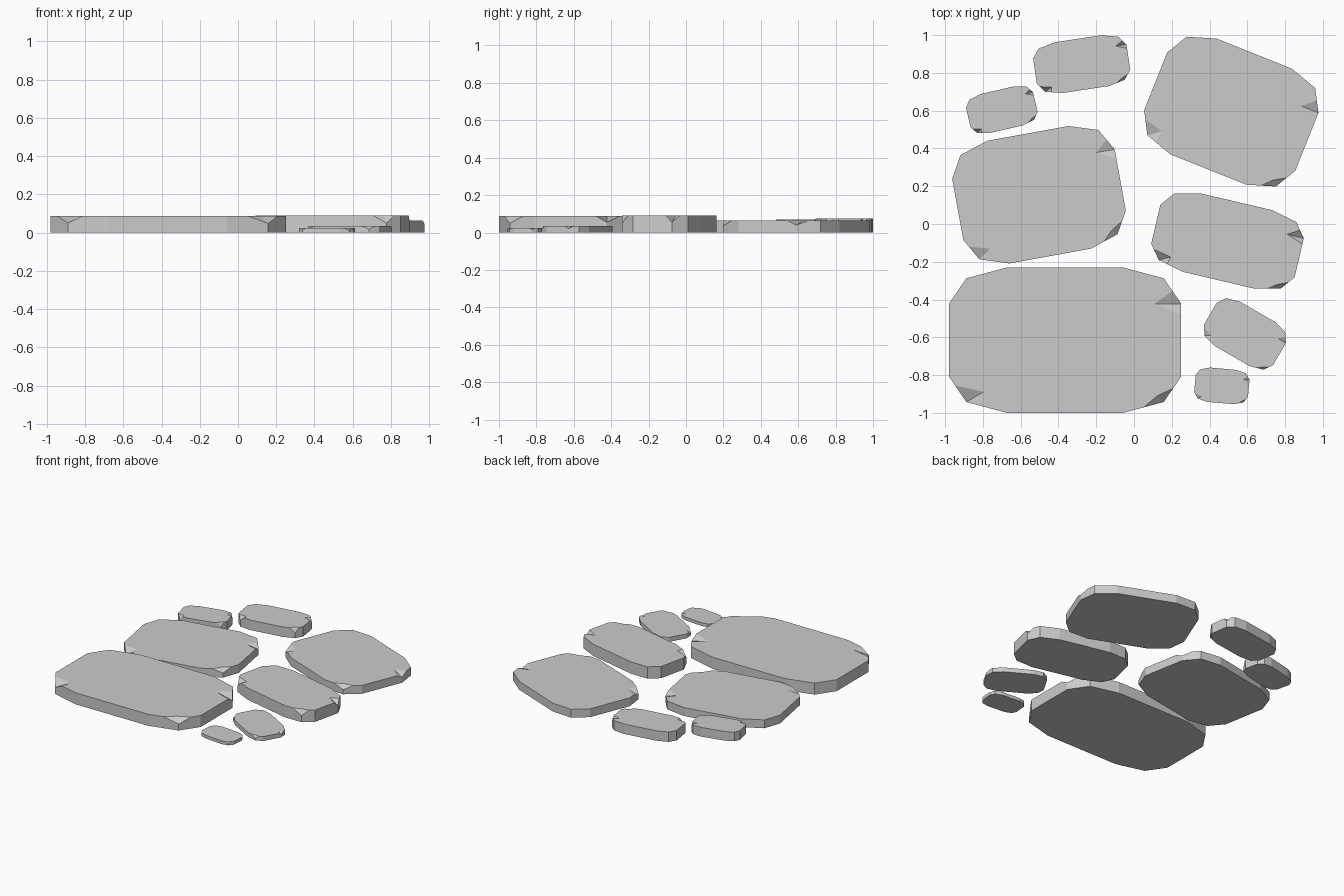
import bpy, bmesh, math
from mathutils import Vector

if "Cube" in bpy.data.objects:
    bpy.data.objects.remove(bpy.data.objects["Cube"])

# Chamfered 12-sided outline shared by every stone (unit half-sizes)
OUTLINE = [Vector(p) for p in [
    (1, -.5), (1, .5), (.85, .85), (.5, 1), (-.5, 1), (-.85, .85),
    (-1, .5), (-1, -.5), (-.85, -.85), (-.5, -1), (.5, -1), (.85, -.85)]]

# Chipped corners: index -> (share of previous edge, share of next edge, inner point, corner height)
CHIPS = {1: (.15, .5, (.77, .5), .62),
         8: (.65, .35, (-.70, -.71), .58),
         11: (.5, .55, (.79, -.77), .55)}


def stone(name, x, y, hx, hy, angle, height):
    bm = bmesh.new()
    n = len(OUTLINE)
    c, s = math.cos(math.radians(angle)), math.sin(math.radians(angle))

    def vert(p, z):
        u, v = p[0] * hx, p[1] * hy
        return bm.verts.new((x + u * c - v * s, y + u * s + v * c, z * height))

    base = [vert(p, 0) for p in OUTLINE]
    corners = [vert(p, CHIPS[i][3] if i in CHIPS else 1) for i, p in enumerate(OUTLINE)]
    before, after, top = {}, {}, []

    # Top rim, notched at each chip
    for i, p in enumerate(OUTLINE):
        if i not in CHIPS:
            top.append(corners[i])
            continue
        t0, t1, inner, _ = CHIPS[i]
        a = before[i] = vert(p.lerp(OUTLINE[i - 1], t0), 1)
        b = after[i] = vert(p.lerp(OUTLINE[(i + 1) % n], t1), 1)
        m = vert(inner, 1)
        top += [a, m, b]
        bm.faces.new((a, corners[i], m))
        bm.faces.new((corners[i], b, m))
    bm.faces.new(top)
    bm.faces.new(base[::-1])

    # Walls
    for i in range(n):
        j = (i + 1) % n
        f = [base[i], base[j], corners[j]]
        if j in before:
            f.append(before[j])
        if i in after:
            f.append(after[i])
        bm.faces.new(f + [corners[i]])

    bmesh.ops.recalc_face_normals(bm, faces=bm.faces)
    mesh = bpy.data.meshes.new(name)
    bm.to_mesh(mesh)
    bm.free()
    bpy.context.collection.objects.link(bpy.data.objects.new(name, mesh))


# Paving stones: name, centre, half-sizes, rotation, thickness
for args in [
    ("large_front_stone", -.365, -.615, .615, .385, 0, .088),
    ("middle_left_stone", -.503, .155, .437, .33, 10.3, .064),
    ("back_right_stone", .515, .595, .431, .33, -21.8, .064),
    ("middle_right_stone", .495, -.09, .39, .213, -13.2, .09),
    ("back_left_stone", -.277, .846, .25, .136, 8.5, .076),
    ("small_left_stone", -.70, .605, .182, .106, 13, .07),
    ("small_right_stone", .587, -.582, .212, .135, -30, .034),
    ("small_front_stone", .465, -.857, .143, .091, -5, .025),
]:
    stone(*args)
